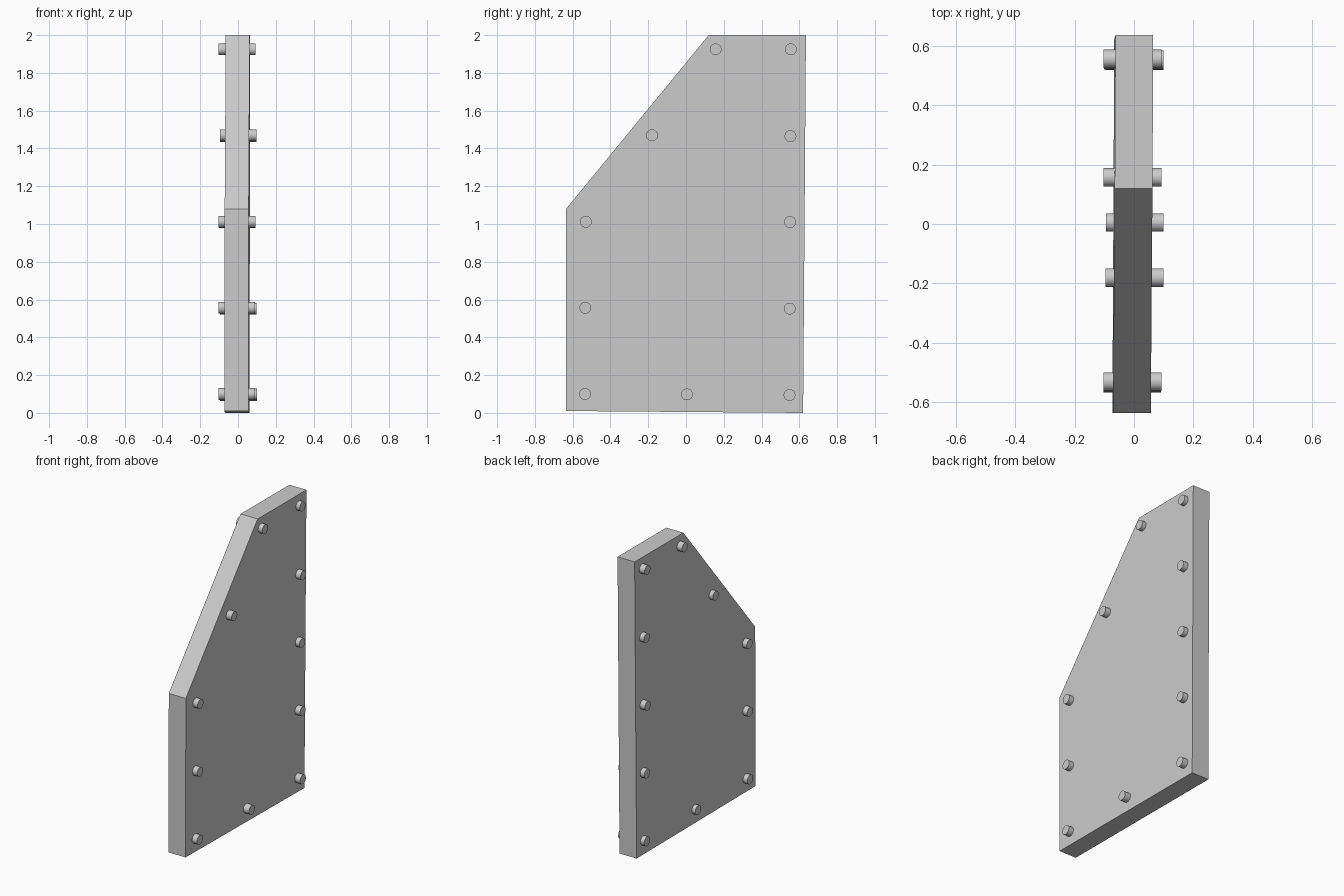
import bpy, bmesh, math

if "Cube" in bpy.data.objects:
    bpy.data.objects.remove(bpy.data.objects["Cube"])

# Panel: cut-corner profile in y/z, extruded along x with a very slight skew
profile = [(-0.635, 0.01), (0.62, 0.0), (0.635, 2.0), (0.12, 2.0), (-0.635, 1.08)]
half = 0.0635


def skew(y, z):
    return -0.004 + 0.005 * y + 0.002 * (z - 1)


bm = bmesh.new()
sides = [[bm.verts.new((s * half + skew(y, z), y, z)) for y, z in profile] for s in (-1, 1)]
n = len(profile)
bm.faces.new(sides[0])
bm.faces.new(sides[1])
for i in range(n):
    j = (i + 1) % n
    bm.faces.new((sides[0][i], sides[0][j], sides[1][j], sides[1][i]))
bmesh.ops.recalc_face_normals(bm, faces=bm.faces)
mesh = bpy.data.meshes.new("panel")
bm.to_mesh(mesh)
bm.free()
bpy.context.collection.objects.link(bpy.data.objects.new("panel", mesh))


# Rivets: pins through the panel, some shifted a little sideways
def rivet(x, y, z):
    bpy.ops.mesh.primitive_cylinder_add(vertices=32, radius=0.031, depth=0.194,
                                        location=(x, y, z), rotation=(0, math.pi / 2, 0))
    bpy.context.object.name = "rivet"
    bpy.ops.object.shade_smooth_by_angle()


rivets = [(-0.005, 0.157, 1.925), (-0.005, 0.555, 1.925),
          (0.002, -0.18, 1.47), (0.002, 0.553, 1.465),
          (-0.005, -0.53, 1.012), (-0.004, 0.551, 1.01),
          (-0.006, -0.533, 0.556), (0.001, 0.549, 0.552),
          (-0.006, -0.535, 0.1), (0.003, 0.005, 0.098), (0.003, 0.548, 0.095)]
for p in rivets:
    rivet(*p)
